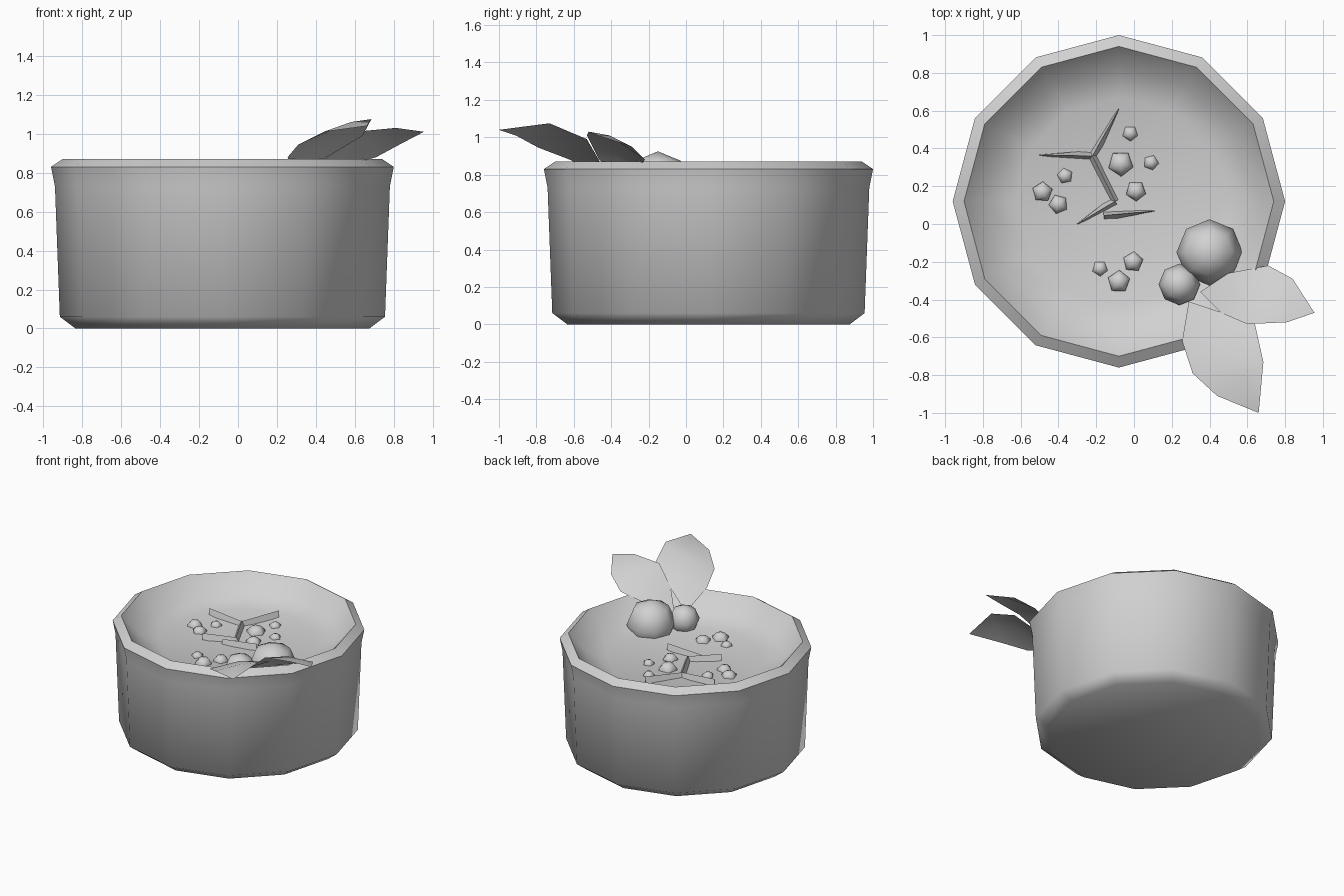
import bpy, bmesh
from math import sin, cos, pi, radians
from mathutils import Vector

if "Cube" in bpy.data.objects:
    bpy.data.objects.remove(bpy.data.objects["Cube"])

grey = bpy.data.materials.new("plain grey")
grey.use_nodes = True
COLOUR = (0.64, 0.64, 0.64, 1)
grey.diffuse_color = COLOUR
grey.node_tree.nodes["Principled BSDF"].inputs["Base Color"].default_value = COLOUR

CENTRE = Vector((-0.08, 0.12, 0))
FLOOR = 0.70


def finish(name, bm, angle=60, recalc=True):
    """Turn a bmesh into a smooth-shaded object with sharp creases."""
    if recalc:
        bmesh.ops.recalc_face_normals(bm, faces=bm.faces)
    mesh = bpy.data.meshes.new(name)
    bm.to_mesh(mesh)
    bm.free()
    mesh.materials.append(grey)
    obj = bpy.data.objects.new(name, mesh)
    bpy.context.collection.objects.link(obj)
    bpy.ops.object.select_all(action="DESELECT")
    obj.select_set(True)
    bpy.context.view_layer.objects.active = obj
    bpy.ops.object.shade_smooth_by_angle(angle=radians(angle))
    return obj


def bridge(bm, a, b):
    for i in range(len(a)):
        j = (i + 1) % len(a)
        bm.faces.new((a[i], a[j], b[j], b[i]))


# Bowl: a twelve-sided lathe, from the base up the wall, over the rim, to the filling
bm = bmesh.new()
profile = [(0.755, 0), (0.835, 0.06), (0.86, 0.73), (0.88, 0.83),
           (0.82, 0.87), (0.71, 0.75), (0.55, FLOOR)]
rings = []
for r, z in profile:
    rings.append([bm.verts.new(CENTRE + Vector((r * cos(i * pi / 6), r * sin(i * pi / 6), z)))
                  for i in range(12)])
for low, high in zip(rings, rings[1:]):
    bridge(bm, low, high)
bm.faces.new(rings[0][::-1])
bm.faces.new(rings[-1])
finish("bowl", bm)


# Berries
def berry(name, x, y, z, r):
    bm = bmesh.new()
    bmesh.ops.create_uvsphere(bm, u_segments=8, v_segments=4, radius=r)
    bmesh.ops.translate(bm, verts=bm.verts, vec=(x, y, z))
    finish(name, bm)


berry("large_berry", 0.4, -0.15, 0.75, 0.175)
berry("small_berry", 0.24, -0.32, 0.755, 0.11)


# Leaves: rows of left edge, midrib, right edge between a root and a tip
def leaf(name, root, rows, tip):
    bm = bmesh.new()
    a, b = bm.verts.new(root), bm.verts.new(tip)
    grid = [[bm.verts.new(p) for p in row] for row in rows]
    for k in (0, 1):
        bm.faces.new((a, grid[0][k + 1], grid[0][k]))
        for r, s in zip(grid, grid[1:]):
            bm.faces.new((r[k], r[k + 1], s[k + 1], s[k]))
        bm.faces.new((grid[-1][k], grid[-1][k + 1], b))
    bmesh.ops.recalc_face_normals(bm, faces=bm.faces)
    if sum(f.normal.z for f in bm.faces) < 0:
        bmesh.ops.reverse_faces(bm, faces=bm.faces)
    finish(name, bm, 40, False)


leaf("side_leaf", (0.35, -0.36, 0.76),
     [[(0.5, -0.26, 0.82), (0.52, -0.36, 0.88), (0.46, -0.47, 0.89)],
      [(0.71, -0.22, 0.88), (0.68, -0.37, 0.98), (0.6, -0.53, 1.01)],
      [(0.84, -0.29, 0.95), (0.82, -0.41, 1.01), (0.81, -0.52, 1.03)]],
     (0.955, -0.47, 1.01))
leaf("front_leaf", (0.29, -0.41, 0.76),
     [[(0.255, -0.62, 0.88), (0.4, -0.56, 0.93), (0.44, -0.46, 0.87)],
      [(0.31, -0.79, 0.945), (0.5, -0.69, 1.02), (0.64, -0.53, 0.99)],
      [(0.44, -0.91, 1.01), (0.58, -0.82, 1.06), (0.685, -0.73, 1.075)]],
     (0.66, -1.0, 1.04))


# Herb sprig: thin tapered ridges lying on the filling
def blade(name, start, end, w0, w1, z0, z1):
    a, b = Vector((*start, 0)), Vector((*end, 0))
    side = (b - a).normalized().cross(Vector((0, 0, 1)))
    bm = bmesh.new()
    ends = []
    for p, w, z in ((a, w0, z0), (b, w1, z1)):
        base = Vector((0, 0, z - 0.03))
        ends.append([bm.verts.new(p + base + side * w),
                     bm.verts.new(p + Vector((0, 0, z + 0.02))),
                     bm.verts.new(p + base - side * w)])
    bridge(bm, *ends)
    bm.faces.new(ends[0])
    bm.faces.new(ends[1][::-1])
    finish(name, bm, 20)


TOP, LOW = (-0.22, 0.36), (-0.1, 0.12)
blade("sprig_stem", TOP, LOW, 0.028, 0.025, 0.715, 0.715)
for i, (root, tip) in enumerate([(TOP, (-0.08, 0.61)), (TOP, (-0.5, 0.365)),
                                 (LOW, (-0.3, 0)), ((-0.16, 0.045), (0.11, 0.07))]):
    blade(f"sprig_blade_{i + 1}", root, tip, 0.03, 0.002, 0.71, 0.735)


# Garnish bits: small five-pointed domes
def dome(name, x, y, r):
    bm = bmesh.new()
    origin = Vector((x, y, FLOOR))
    turn = x * 9 + y * 5
    loops = []
    for outer, inner, h in ((1, 0.8, -0.1), (0.95, 0.78, 0.2), (0.55, 0.5, 0.6)):
        loop = []
        for i in range(10):
            t, d = turn + i * pi / 5, r * (inner if i % 2 else outer)
            loop.append(bm.verts.new(origin + Vector((d * cos(t), d * sin(t), h * r))))
        loops.append(loop)
    for a, b in zip(loops, loops[1:]):
        bridge(bm, a, b)
    peak = bm.verts.new(origin + Vector((0, 0, 0.75 * r)))
    for i in range(10):
        bm.faces.new((loops[-1][i], loops[-1][(i + 1) % 10], peak))
    finish(name, bm)


bits = [(-0.07, 0.32, 0.07), (-0.02, 0.48, 0.043), (0.09, 0.325, 0.042), (0.01, 0.175, 0.056),
        (-0.365, 0.255, 0.043), (-0.485, 0.17, 0.056), (-0.4, 0.105, 0.053),
        (-0.18, -0.235, 0.043), (-0.005, -0.2, 0.056), (-0.08, -0.305, 0.062)]
for i, (x, y, r) in enumerate(bits):
    dome(f"garnish_{i + 1}", x, y, r)
